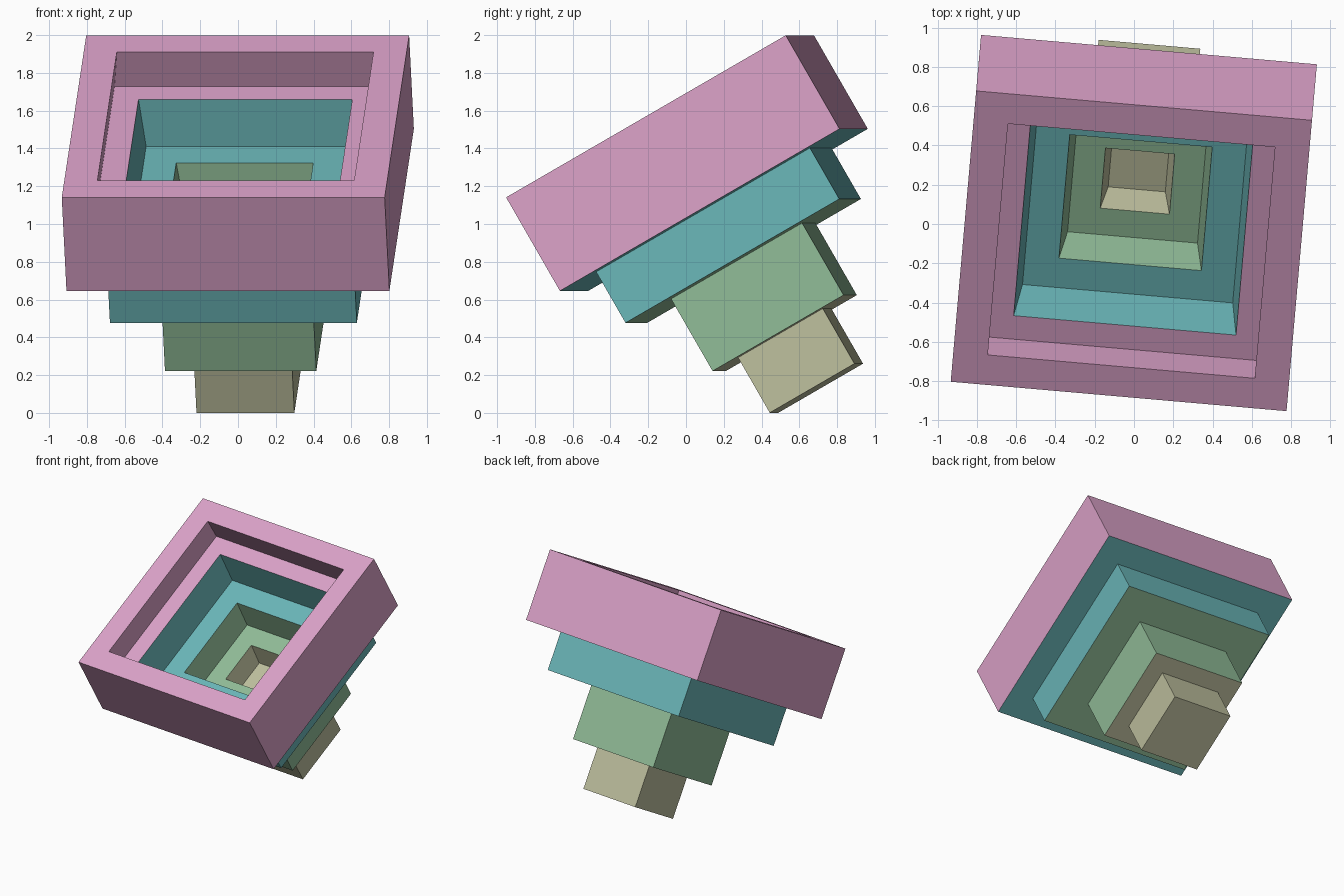
import bpy
import bmesh
from math import radians
from mathutils import Matrix

if "Cube" in bpy.data.objects:
    bpy.data.objects.remove(bpy.data.objects["Cube"], do_unlink=True)


def material(name, rgb):
    mat = bpy.data.materials.new(name)
    mat.use_nodes = True
    mat.diffuse_color = (*rgb, 1)
    mat.node_tree.nodes["Principled BSDF"].inputs["Base Color"].default_value = (*rgb, 1)
    return mat


# Tilted frame whose origin is the centre of the top rim
TILT = (Matrix.Translation((-0.0135, -0.1375, 1.57))
        @ Matrix.Rotation(radians(-5), 4, "Z")
        @ Matrix.Rotation(radians(30), 4, "X"))


def square_shell(name, mat, profile, cap_start=False, cap_end=False):
    """Sweep a (half width, depth) profile around a square."""
    bm = bmesh.new()
    loops = [[bm.verts.new((sx * half, sy * half, -depth))
              for sx, sy in ((-1, -1), (1, -1), (1, 1), (-1, 1))]
             for half, depth in profile]
    for a, b in zip(loops, loops[1:]):
        for i in range(4):
            j = (i + 1) % 4
            bm.faces.new((a[i], a[j], b[j], b[i]))
    if cap_start:
        bm.faces.new(loops[0][::-1])
    if cap_end:
        bm.faces.new(loops[-1])
    mesh = bpy.data.meshes.new(name)
    bm.to_mesh(mesh)
    bm.free()
    mesh.materials.append(mat)
    obj = bpy.data.objects.new(name, mesh)
    obj.matrix_world = TILT
    bpy.context.collection.objects.link(obj)


pink = material("pink", (0.71, 0.36, 0.58))
teal = material("teal", (0.145, 0.47, 0.48))
green = material("sage green", (0.28, 0.50, 0.31))
khaki = material("khaki", (0.51, 0.52, 0.34))

# Top tier: outer wall, rim, flared inner wall and first ledge
square_shell("top_tier", pink, [(0.858, 0.572), (0.858, 0), (0.682, 0),
                                (0.706, 0.224), (0.568, 0.224)])

# Lower tiers, outside: wall plus the underside of the tier above
square_shell("second_tier_outside", teal, [(0.656, 0.884), (0.656, 0.572), (0.858, 0.572)])
square_shell("third_tier_outside", green, [(0.402, 1.325), (0.402, 0.884), (0.656, 0.884)])
square_shell("bottom_tier_outside", khaki, [(0.26, 1.662), (0.26, 1.325), (0.402, 1.325)],
             cap_start=True)

# Lower tiers, inside: tapered wall plus ledge
square_shell("second_tier_inside", teal, [(0.568, 0.224), (0.537, 0.494), (0.364, 0.494)])
square_shell("third_tier_inside", green, [(0.364, 0.494), (0.332, 0.714), (0.177, 0.714)])
square_shell("bottom_tier_inside", khaki, [(0.177, 0.714), (0.146, 0.883)], cap_end=True)
